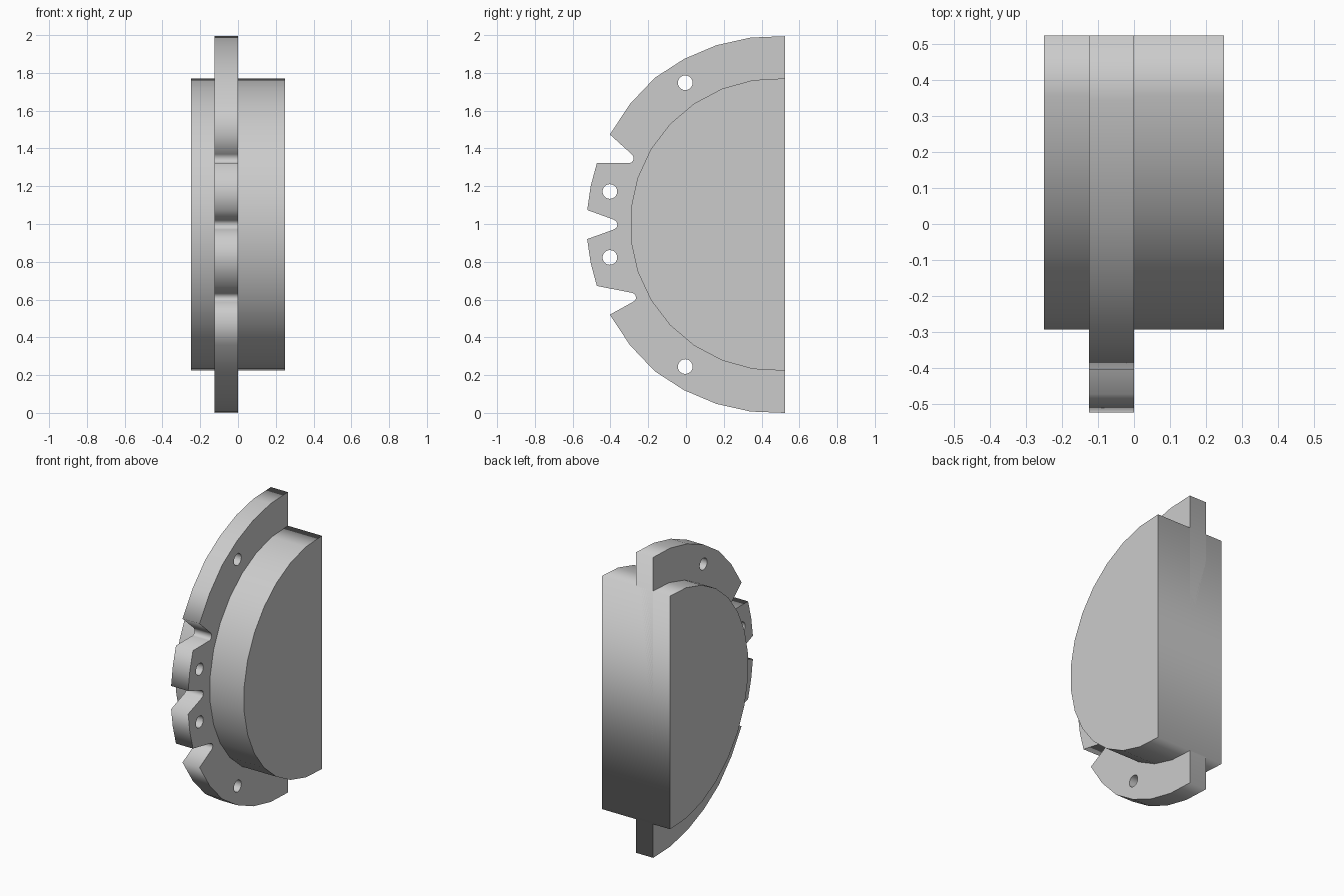
import bpy
from math import sin, cos, radians, pi

if "Cube" in bpy.data.objects:
    bpy.data.objects.remove(bpy.data.objects["Cube"])

CZ = 1.003          # height of the arc centre
BACK = 0.523        # y of the flat back face


def plate(name, loops, x0, x1):
    """Extrude closed (y, z) loops from x0 to x1; inner loops become holes."""
    cu = bpy.data.curves.new(name, 'CURVE')
    cu.dimensions = '2D'
    cu.fill_mode = 'BOTH'
    cu.extrude = (x1 - x0) / 2
    for pts in loops:
        sp = cu.splines.new('POLY')
        sp.points.add(len(pts) - 1)
        for p, (y, z) in zip(sp.points, pts):
            p.co = (y, z, 0, 1)
        sp.use_cyclic_u = True
    ob = bpy.data.objects.new(name, cu)
    bpy.context.collection.objects.link(ob)
    ob.rotation_euler = (pi / 2, 0, pi / 2)
    ob.location.x = (x0 + x1) / 2
    bpy.ops.object.select_all(action='DESELECT')
    ob.select_set(True)
    bpy.context.view_layer.objects.active = ob
    bpy.ops.object.convert(target='MESH')
    return ob


def circle(y, z, r, n=20):
    return [(y + r * cos(2 * pi * i / n), z + r * sin(2 * pi * i / n)) for i in range(n)]


def mirror(pts):
    return [(y, 2 * CZ - z) for y, z in reversed(pts)]


# Thick faceted half-disc body
core = []
for i in range(16):
    a = radians(93.1 - i * 186.2 / 15)
    core.append((0.480 - 0.777 * cos(a), CZ + 0.775 * sin(a)))
core[0] = (BACK, core[0][1])
core[-1] = (BACK, core[-1][1])
plate("half_disc_body", [core], -0.25, 0.25)

# Thin flange: big outer arc, two teeth, three rounded notches
arc = [(BACK, 2.0), (0.342, 1.993), (0.16, 1.952), (-0.01, 1.88),
       (-0.165, 1.78), (-0.297, 1.641), (-0.403, 1.48)]
tooth = [(-0.472, 1.328), (-0.505, 1.205), (-0.523, 1.08)]
upper_notch = [(-0.288, 1.376), (-0.278, 1.362), (-0.279, 1.344), (-0.287, 1.332), (-0.3, 1.328)]
middle_notch = [(-0.382, 1.029), (-0.368, 1.019), (-0.363, CZ), (-0.368, 0.987), (-0.382, 0.977)]
lower_notch = [(-0.282, 0.641), (-0.269, 0.632), (-0.264, 0.617), (-0.268, 0.603), (-0.28, 0.594)]
outline = (arc + upper_notch + tooth + middle_notch
           + mirror(tooth) + lower_notch + mirror(arc))

# Bolt holes
holes = [circle(y, z, 0.039) for y, z in
         ((-0.004, 1.754), (-0.403, 1.178), (-0.403, 0.829), (-0.004, 0.251))]
plate("notched_flange", [outline] + holes, -0.125, 0.0)

# Put the model exactly on the ground
low = min(v.co.y for v in bpy.data.objects["notched_flange"].data.vertices)
for ob in bpy.data.objects:
    ob.location.z -= low
